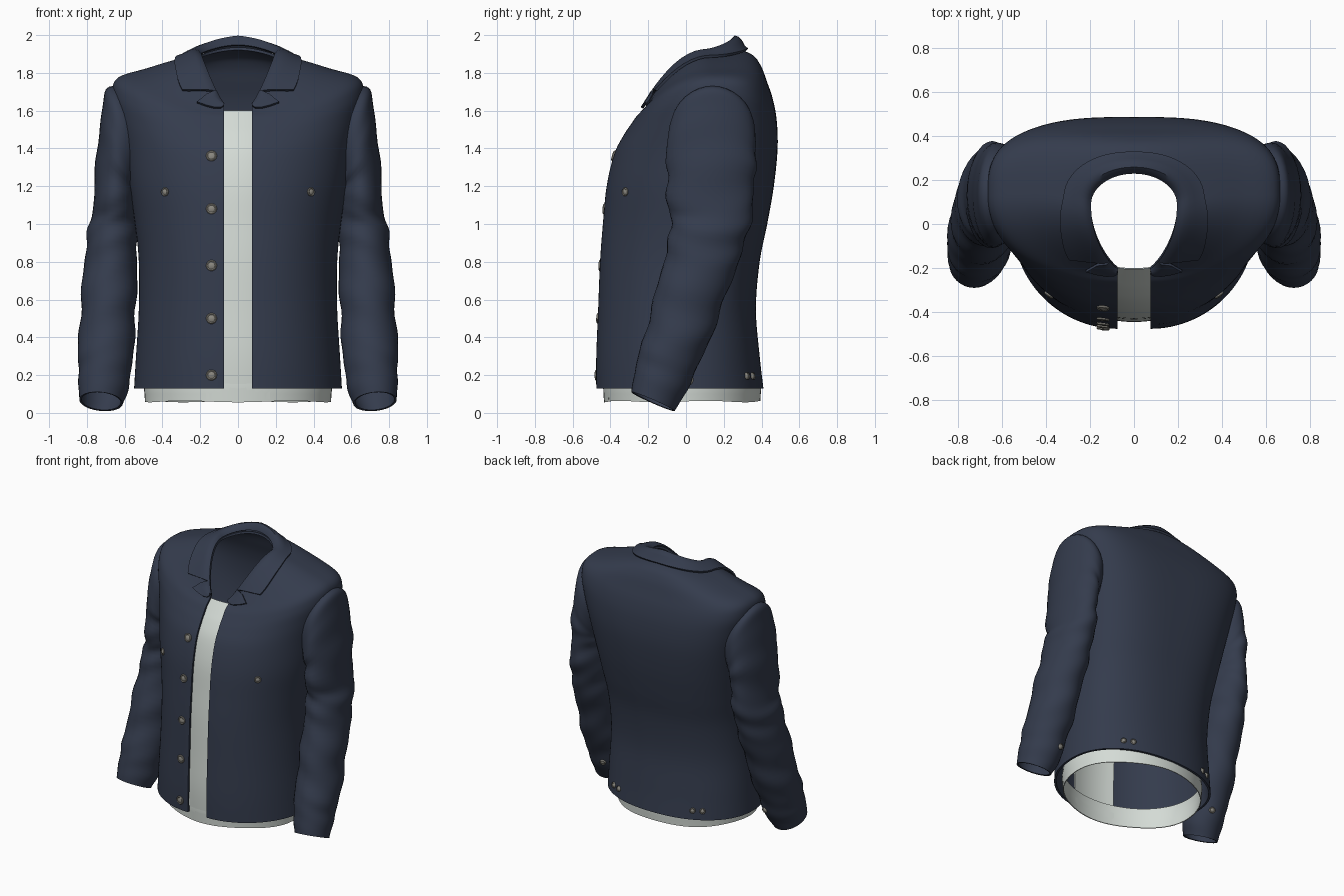
import bpy, math
from mathutils import Vector
from mathutils.bvhtree import BVHTree

if "Cube" in bpy.data.objects:
    bpy.data.objects.remove(bpy.data.objects["Cube"])


def material(name, rgb):
    m = bpy.data.materials.new(name)
    m.diffuse_color = (*rgb, 1)
    m.use_nodes = True
    m.node_tree.nodes["Principled BSDF"].inputs["Base Color"].default_value = m.diffuse_color
    return m


NAVY = material("navy_cloth", (0.034, 0.044, 0.073))
WHITE = material("pale_shirt", (0.66, 0.71, 0.67))
METAL = material("button_metal", (0.25, 0.24, 0.21))


def spline(rows, t):
    """Catmull-Rom through a table of rows, t counted in rows."""
    n = len(rows) - 1
    i = min(int(t), n - 1)
    f = t - i
    a, b, c, d = (rows[min(max(k, 0), n)] for k in (i - 1, i, i + 1, i + 2))
    return [q + 0.5 * f * (r - p + f * (2 * p - 5 * q + 4 * r - s + f * (3 * (q - r) + s - p)))
            for p, q, r, s in zip(a, b, c, d)]


def grid_faces(nr, nc, flip=False, wrap=False):
    faces = []
    for i in range(nr - 1):
        for j in range(nc if wrap else nc - 1):
            k = (j + 1) % nc
            f = (i * nc + j, i * nc + k, (i + 1) * nc + k, (i + 1) * nc + j)
            faces.append(f[::-1] if flip else f)
    return faces


def make(name, verts, faces, mat, mirror=False, thick=0, offset=-1):
    me = bpy.data.meshes.new(name)
    me.from_pydata([tuple(v) for v in verts], [], faces)
    me.materials.append(mat)
    ob = bpy.data.objects.new(name, me)
    bpy.context.collection.objects.link(ob)
    if mirror:
        m = ob.modifiers.new("mirror", 'MIRROR')
        m.merge_threshold = 0.002
    if thick:
        s = ob.modifiers.new("cloth", 'SOLIDIFY')
        s.thickness, s.offset = thick, offset
    bpy.ops.object.select_all(action='DESELECT')
    ob.select_set(True)
    bpy.context.view_layer.objects.active = ob
    if ob.modifiers:
        bpy.ops.object.convert(target='MESH')
    bpy.ops.object.shade_smooth_by_angle(angle=math.radians(40))
    return ob


# jacket body rows: half width, front y, side y, back y,
# front z, side z, back z, front squareness, back squareness
BODY = [
    (.550, -.475, .00, .410, .13, .13, .13, 1.0, .90),
    (.540, -.475, .00, .390, .30, .30, .30, 1.0, .88),
    (.525, -.465, .00, .370, .55, .55, .55, 1.0, .85),
    (.525, -.455, .02, .390, .80, .80, .80, 1.0, .80),
    (.545, -.440, .04, .430, 1.00, 1.00, 1.00, 1.0, .75),
    (.575, -.420, .05, .465, 1.20, 1.20, 1.20, 1.0, .70),
    (.605, -.380, .08, .485, 1.37, 1.40, 1.40, 1.0, .65),
    (.640, -.330, .10, .480, 1.47, 1.56, 1.55, 1.0, .62),
    (.665, -.290, .12, .460, 1.53, 1.69, 1.66, 1.0, .62),
    (.635, -.262, .13, .430, 1.57, 1.775, 1.75, 1.0, .65),
    (.480, -.240, .13, .395, 1.59, 1.825, 1.84, 1.0, .75),
    (.330, -.222, .12, .345, 1.605, 1.87, 1.90, 1.15, .90),
    (.200, -.205, .09, .235, 1.63, 1.895, 1.935, 1.65, 1.0),
]
GAP = 0.075


def body(r, deg):
    """Point on the right half of the jacket: 0 = front edge, 180 = back centre."""
    w, yf, ys, yb, zf, zs, zb, pf, pb = spline(BODY, r)
    a = math.radians(deg)
    s, c = max(math.sin(a), 0), math.cos(a)
    if deg <= 90:
        return Vector((GAP + (w - GAP) * s ** pf, ys + (yf - ys) * c, zf + (zs - zf) * s * s))
    return Vector((w * s ** pb if deg < 180 else 0, ys + (yb - ys) * (-c) ** pb,
                   zb + (zs - zb) * s * s))


def body_normal(r, deg):
    r, deg = min(r, 11.9), min(max(deg, 1), 178)
    n = (body(r, deg + 1) - body(r, deg - 1)).cross(body(r + .05, deg) - body(r - .05, deg))
    return n.normalized()


NR, NC = 61, 61
verts = [body(12 * i / (NR - 1), 180 * j / (NC - 1)) for i in range(NR) for j in range(NC)]
faces = grid_faces(NR, NC)
make("jacket_body", verts, faces, NAVY, True, 0.015)
body_tree = BVHTree.FromPolygons(verts, faces)

# sleeve rows: centre x, y, z, radius x, radius y, rise outward, rise backward
SLEEVE = [
    (.545, .140, 1.58, .060, .150, .15, .0),
    (.590, .140, 1.53, .103, .215, .19, .0),
    (.622, .135, 1.42, .095, .235, .20, .0),
    (.645, .130, 1.28, .103, .235, .10, .0),
    (.652, .130, 1.10, .115, .225, .00, .0),
    (.665, .120, .95, .132, .200, .00, -.03),
    (.675, .070, .78, .140, .185, .00, -.04),
    (.687, .000, .55, .147, .170, .00, -.05),
    (.700, -.075, .33, .146, .155, .00, -.05),
    (.710, -.135, .17, .135, .135, .02, -.06),
    (.725, -.175, .06, .115, .115, .01, -.05),
]
SR, SC = 61, 32
verts = []
for i in range(SR):
    u = 10 * i / (SR - 1)
    x, y, z, rx, ry, tx, ty = spline(SLEEVE, u)
    amp = 0.035 * min(1, max(0, u - 2)) * min(1, (10 - u) / 2)
    for j in range(SC):
        t = 2 * math.pi * j / SC
        c, s = math.cos(t), math.sin(t)
        # soft cloth folds around the elbow
        k = 1 + amp * (math.sin(4.2 * u + 2 * s) + 0.6 * math.sin(7.3 * u - 3 * c))
        verts.append((x + rx * c * k, y + ry * s * k, z + tx * c + ty * s))
faces = grid_faces(SR, SC, flip=True, wrap=True)
make("sleeves", verts, faces, NAVY, True, 0.012)
sleeve_tree = BVHTree.FromPolygons([Vector(v) for v in verts], faces)


# collar and lapels: folded strips lying on the body around the neck
def strip(name, stations, lift_back):
    """Stations hold inner angle, outer angle and outer row."""
    n, verts = 7, []
    for a_in, a_out, r_out in stations:
        lift = 0.004 + lift_back * (max(0, a_in - 45) / 135) ** 1.2
        for k in range(n):
            f = k / (n - 1)
            a, r = a_in + (a_out - a_in) * f, 12 + (r_out - 12) * f
            h = 0.014 * min(1, f * 4)
            p = body(r, a) + body_normal(r, a) * h
            p.z += lift * math.sin(math.pi * min(1, f * 1.1 + 0.05)) ** 0.8 if f < .86 else 0
            verts.append(p)
    return make(name, verts, grid_faces(len(stations), n), NAVY, True, 0.014, 0)


def outer_row(a):
    keys = [(40, 10.4), (60, 10.75), (90, 11.1), (180, 11.25)]
    for (a0, r0), (a1, r1) in zip(keys, keys[1:]):
        if a <= a1:
            return r0 + (r1 - r0) * (a - a0) / (a1 - a0)


strip("collar", [(29 + 151 * i / 24, 40 + 140 * i / 24, outer_row(40 + 140 * i / 24))
                 for i in range(25)], 0.045)
strip("lapels", [(0, 0, 11.5), (5, 5, 10.9), (10, 10, 10.55), (17, 17, 10.42),
                 (24, 24, 10.3), (27, 27, 10.85), (30, 30, 11.25)], 0)

# shirt: front panel behind the opening
PANEL = [(-.435, .07), (-.445, .30), (-.437, .55), (-.428, .80), (-.412, 1.0),
         (-.392, 1.2), (-.350, 1.37), (-.300, 1.47), (-.258, 1.53), (-.205, 1.60)]
PR, PC = 37, 9
verts = []
for i in range(PR):
    y, z = spline(PANEL, 9 * i / (PR - 1))
    half = 0.17 if z < 1.3 else 0.17 - 0.07 * (z - 1.3) / 0.3
    for j in range(PC):
        x = half * (2 * j / (PC - 1) - 1)
        verts.append((x, y + 0.9 * x * x, z))
make("shirt_front", verts, grid_faces(PR, PC), WHITE, False, 0.006)

# shirt: hem band showing below the jacket
verts = []
for z, k in ((.06, .985), (.10, .99), (.15, 1), (.21, .985)):
    for j in range(64):
        t = 2 * math.pi * j / 64
        verts.append((.50 * k * math.cos(t), -.02 + .42 * k * math.sin(t),
                      z + (.004 * math.sin(5 * t) if z < .07 else 0)))
make("shirt_hem", verts, grid_faces(4, 64, wrap=True), WHITE, False, 0.006)


# buttons: flat discs with a raised rim, seated on the cloth
def button(name, tree, x, y, z, direction, radius):
    hit, normal, _, _ = tree.ray_cast(Vector((abs(x), y, z)), Vector(direction))
    if hit is None:
        return
    if normal.dot(Vector(direction)) > 0:
        normal = -normal
    if x < 0:
        hit.x, normal.x = -hit.x, -normal.x
    q = normal.to_track_quat('Z', 'Y')
    n = 14
    verts = []
    for r, h in ((1, -.004), (1, .006), (.85, .010), (.65, .007), (.35, .011), (.05, .012)):
        for j in range(n):
            t = 2 * math.pi * j / n
            verts.append(hit + q @ Vector((radius * r * math.cos(t), radius * r * math.sin(t), h)))
    faces = grid_faces(6, n, wrap=True) + [tuple(range(5 * n, 6 * n))]
    make(name, verts, faces, METAL)


for i, z in enumerate((1.36, 1.08, .78, .50, .20)):
    button(f"front_button_{i + 1}", body_tree, -.14, -1, z, (0, 1, 0), .029)
for side, s in (("right", 1), ("left", -1)):
    button(f"{side}_chest_button", body_tree, s * .385, -1, 1.17, (0, 1, 0), .023)
    for i, x in enumerate((.30, .36)):
        button(f"{side}_waist_button_{i + 1}", body_tree, s * x, 1, .195, (0, -1, 0), .020)
    button(f"{side}_cuff_button", sleeve_tree, s * .66, 1, .17, (0, -1, 0), .021)
